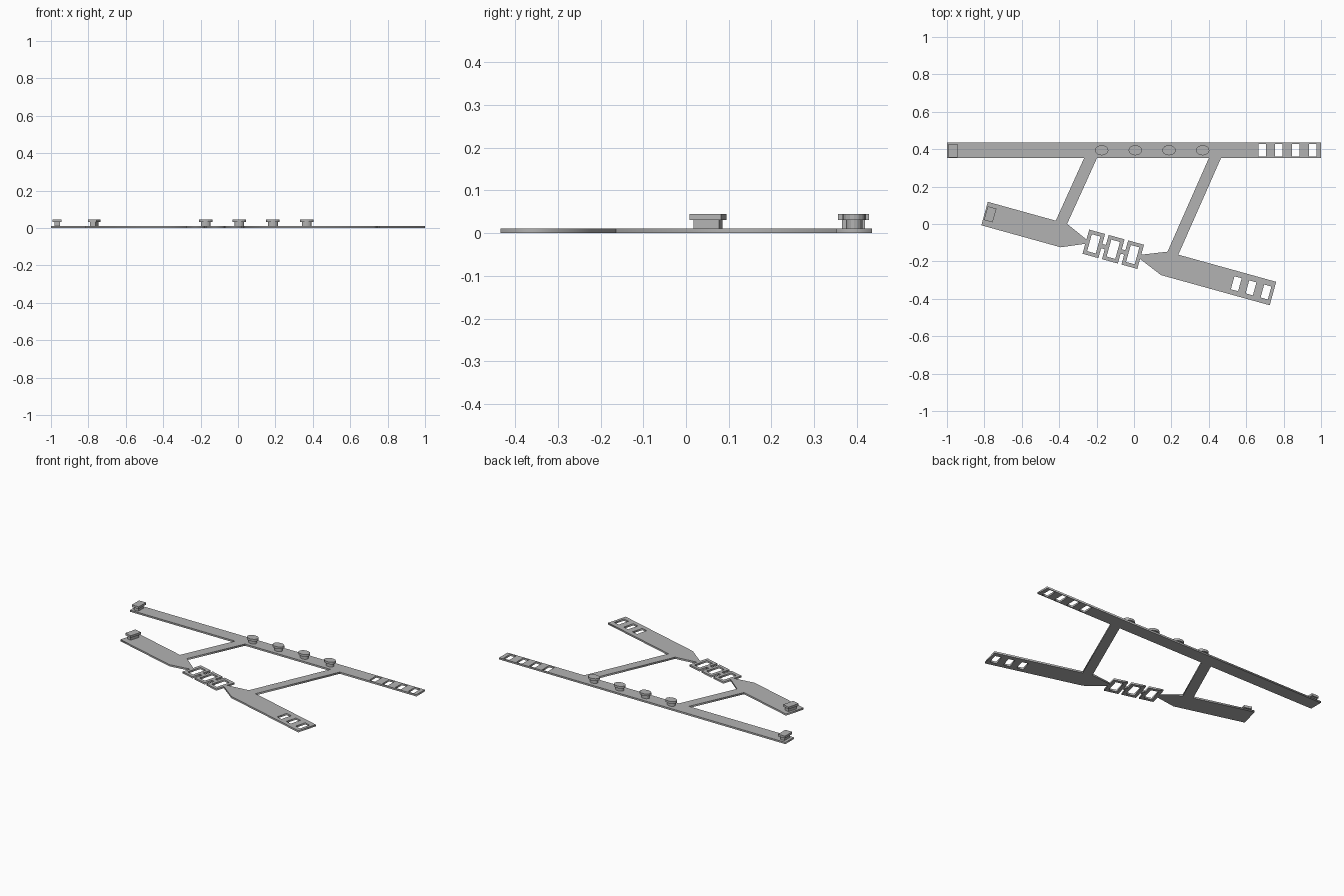
import bpy, bmesh, math
from mathutils import Matrix, Vector

cube = bpy.data.objects.get("Cube")
if cube:
    bpy.data.objects.remove(cube)

grey = bpy.data.materials.new("light grey plastic")
grey.use_nodes = True
COLOUR = (0.45, 0.45, 0.45, 1)
grey.diffuse_color = COLOUR
grey.node_tree.nodes["Principled BSDF"].inputs["Base Color"].default_value = COLOUR

THICK = 0.011
CAP_Z, TOP_Z = 0.031, 0.045
# Frame of the tilted lower strap: u along it, v across it
STRAP = Matrix.Translation((-0.028, -0.158, 0)) @ Matrix.Rotation(math.radians(-15.5), 4, 'Z')
FLAT = Matrix.Identity(4)
HALF = 0.065


def rect(x0, x1, y0, y1):
    return [(x0, y0), (x1, y0), (x1, y1), (x0, y1)]


def add_object(name, mesh):
    mesh.materials.clear()
    mesh.materials.append(grey)
    ob = bpy.data.objects.new(name, mesh)
    bpy.context.collection.objects.link(ob)
    return ob


def plate(name, loops, frame=FLAT):
    """Flat sheet from an outer outline followed by hole outlines."""
    curve = bpy.data.curves.new(name, 'CURVE')
    curve.dimensions = '2D'
    curve.fill_mode = 'BOTH'
    curve.extrude = THICK / 2
    for loop in loops:
        spline = curve.splines.new('POLY')
        spline.points.add(len(loop) - 1)
        for point, (x, y) in zip(spline.points, loop):
            point.co = (x, y, 0, 1)
        spline.use_cyclic_u = True
    temp = bpy.data.objects.new(name + " outline", curve)
    bpy.context.collection.objects.link(temp)
    graph = bpy.context.evaluated_depsgraph_get()
    mesh = bpy.data.meshes.new_from_object(temp.evaluated_get(graph))
    bpy.data.objects.remove(temp)
    mesh.transform(frame @ Matrix.Translation((0, 0, THICK / 2)))
    return add_object(name, mesh)


def prism(bm, outline, z0, z1):
    low = [bm.verts.new((x, y, z0)) for x, y in outline]
    high = [bm.verts.new((x, y, z1)) for x, y in outline]
    bm.faces.new(low[::-1])
    bm.faces.new(high)
    for i in range(len(low)):
        j = (i + 1) % len(low)
        bm.faces.new((low[i], low[j], high[j], high[i]))


def stud(name, centre, shape, cap, stem, frame=FLAT):
    """Stem with a wider cap, both from one unit shape."""
    bm = bmesh.new()
    for (sx, sy), z0, z1 in ((stem, THICK, CAP_Z), (cap, CAP_Z, TOP_Z)):
        prism(bm, [(centre[0] + x * sx, centre[1] + y * sy) for x, y in shape], z0, z1)
    bm.transform(frame)
    mesh = bpy.data.meshes.new(name)
    bm.to_mesh(mesh)
    bm.free()
    return add_object(name, mesh)


# Upper straight band with four slots
slots = [rect(x - 0.02, x + 0.02, 0.360, 0.429) for x in (0.685, 0.775, 0.865, 0.955)]
plate("upper_band", [rect(-1, 1, 0.352, 0.436)] + slots)

# Lower band halves, each tapering towards the flexible link
plate("lower_band_right", [[(-0.8, -HALF), (-0.36, -HALF), (-0.238, -0.012),
                            (-0.238, 0.012), (-0.36, HALF), (-0.8, HALF)]], STRAP)
slots = [rect(u - 0.02, u + 0.02, -0.038, 0.034) for u in (0.597, 0.679, 0.762)]
plate("lower_band_left", [[(0.8, HALF), (0.197, HALF), (0.066, 0.012),
                           (0.066, -0.012), (0.197, -HALF), (0.8, -HALF)]] + slots, STRAP)

# Flexible link: three open frames joined by narrow bridges
WIDE, PITCH, BAR = 0.088, 0.108, 0.02
for i in range(3):
    u = -0.238 + i * PITCH
    plate("link_frame", [rect(u, u + WIDE, -0.067, 0.067),
                         rect(u + BAR, u + WIDE - BAR, -0.067 + BAR, 0.067 - BAR)], STRAP)
    if i < 2:
        plate("link_bridge", [rect(u + WIDE, u + PITCH, -0.012, 0.012)], STRAP)

# Slanted struts between the bands
for name, x0, x1, u0, u1 in (("strut_right", -0.267, -0.198, -0.423, -0.36),
                             ("strut_left", 0.40, 0.465, 0.197, 0.257)):
    a, b = (STRAP @ Vector((u, HALF, 0)) for u in (u0, u1))
    plate(name, [[a.xy, b.xy, (x1, 0.352), (x0, 0.352)]])

# Rectangular end studs and oval middle studs
square = rect(-1, 1, -1, 1)
oval = [(math.cos(a), math.sin(a)) for a in (math.tau * k / 16 for k in range(16))]
stud("upper_end_stud", (-0.967, 0.392), square, (0.024, 0.036), (0.015, 0.027))
stud("lower_end_stud", (-0.770, 0.004), square, (0.024, 0.038), (0.015, 0.031), STRAP)
for x in (-0.173, 0.007, 0.187, 0.367):
    stud("oval_stud", (x, 0.394), oval, (0.036, 0.027), (0.026, 0.019))
